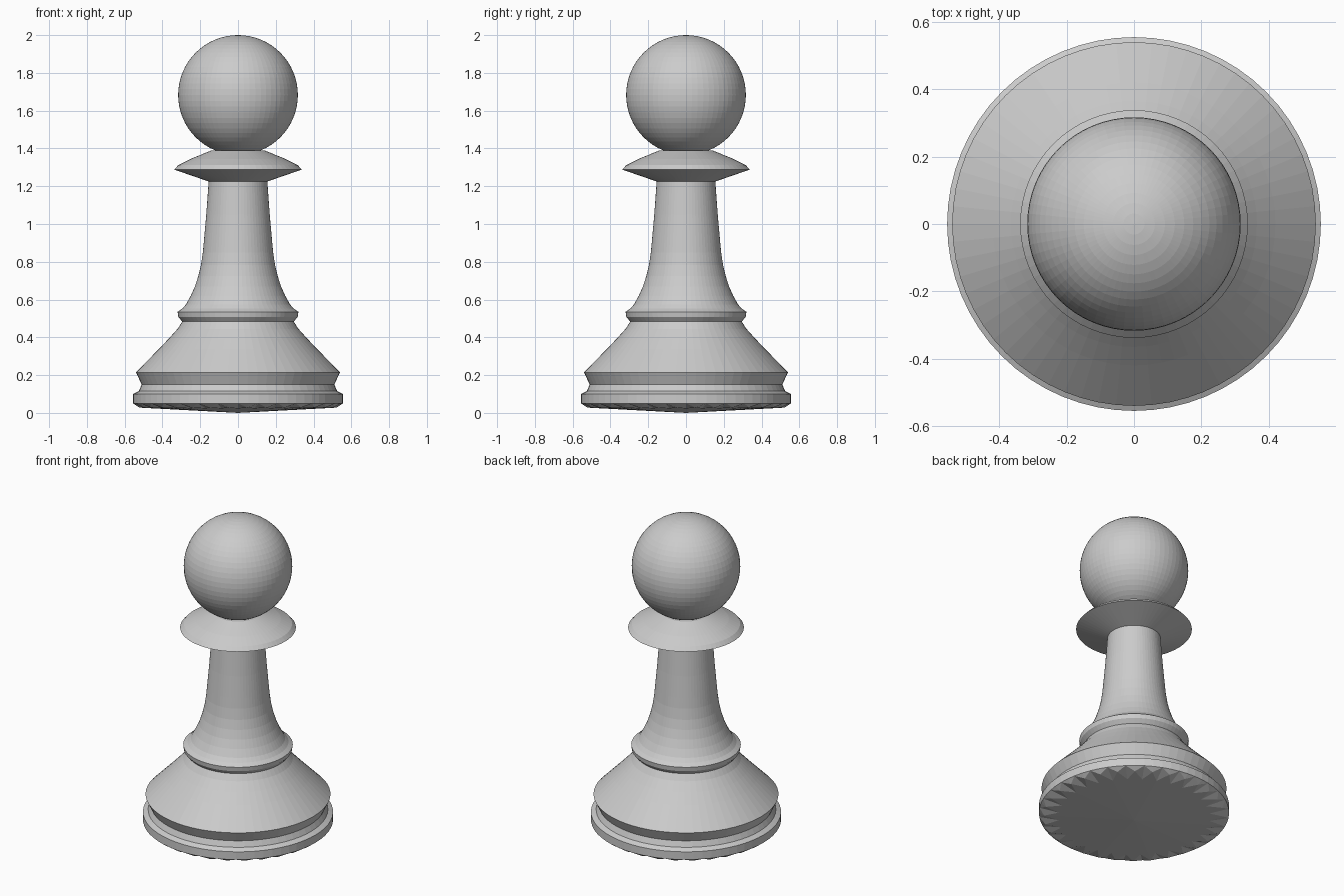
import bpy
import bmesh
from math import cos, sin, tau

SIDES = 64

cube = bpy.data.objects.get("Cube")
if cube:
    bpy.data.objects.remove(cube, do_unlink=True)

# One plain grey finish for the whole piece
grey = bpy.data.materials.new("plain_grey")
grey.use_nodes = True
grey.diffuse_color = (0.6, 0.6, 0.6, 1)
grey.node_tree.nodes["Principled BSDF"].inputs["Base Color"].default_value = (0.6, 0.6, 0.6, 1)


def lathe(name, profile, cap_bottom=True, cap_top=True, notch_floor=False):
    """Turn a (radius, height) profile around z, with optional end caps."""
    bm = bmesh.new()
    rings = [[bm.verts.new((r * cos(tau * i / SIDES), r * sin(tau * i / SIDES), z))
              for i in range(SIDES)] for r, z in profile]
    for low, high in zip(rings, rings[1:]):
        for i in range(SIDES):
            j = (i + 1) % SIDES
            bm.faces.new((low[i], low[j], high[j], high[i]))
    if cap_top:
        bm.faces.new(rings[-1])
    if notch_floor:
        # Shallow pointed floor with a toothed border
        centre = bm.verts.new((0, 0, 0))
        for i in range(SIDES):
            bm.faces.new((centre, rings[0][(i + 1) % SIDES], rings[0][i]))
        for v in rings[0][::2]:
            v.co *= 0.84
        bmesh.ops.triangulate(bm, faces=[f for f in bm.faces
                                         if any(v in rings[0] for v in f.verts)])
    elif cap_bottom:
        bm.faces.new(rings[0][::-1])
    bmesh.ops.recalc_face_normals(bm, faces=bm.faces[:])
    mesh = bpy.data.meshes.new(name)
    bm.to_mesh(mesh)
    bm.free()
    mesh.materials.append(grey)
    obj = bpy.data.objects.new(name, mesh)
    bpy.context.collection.objects.link(obj)
    return obj


# Foot with a grooved rim and a sloping shoulder
lathe("base", [(0.525, 0.028), (0.555, 0.05), (0.555, 0.10), (0.525, 0.115),
               (0.51, 0.15), (0.54, 0.215), (0.42, 0.337), (0.365, 0.395),
               (0.32, 0.445), (0.295, 0.483)], notch_floor=True)

# Ring around the foot of the stem
lathe("stem_ring", [(0.295, 0.483), (0.316, 0.508), (0.32, 0.535), (0.295, 0.552)])

# Flared stem
lathe("stem", [(0.295, 0.552), (0.275, 0.575), (0.25, 0.62), (0.228, 0.67),
               (0.21, 0.725), (0.196, 0.783), (0.186, 0.85), (0.18, 0.915),
               (0.168, 1.05), (0.155, 1.23)])

# Thin collar under the head
lathe("collar", [(0.155, 1.225), (0.338, 1.288), (0.316, 1.312), (0.25, 1.345),
                 (0.14, 1.39)])

# Ball head
bpy.ops.mesh.primitive_uv_sphere_add(segments=SIDES, ring_count=SIDES // 2,
                                     radius=0.317, location=(0, 0, 1.683))
head = bpy.context.object
head.name = head.data.name = "head"
head.data.materials.append(grey)
